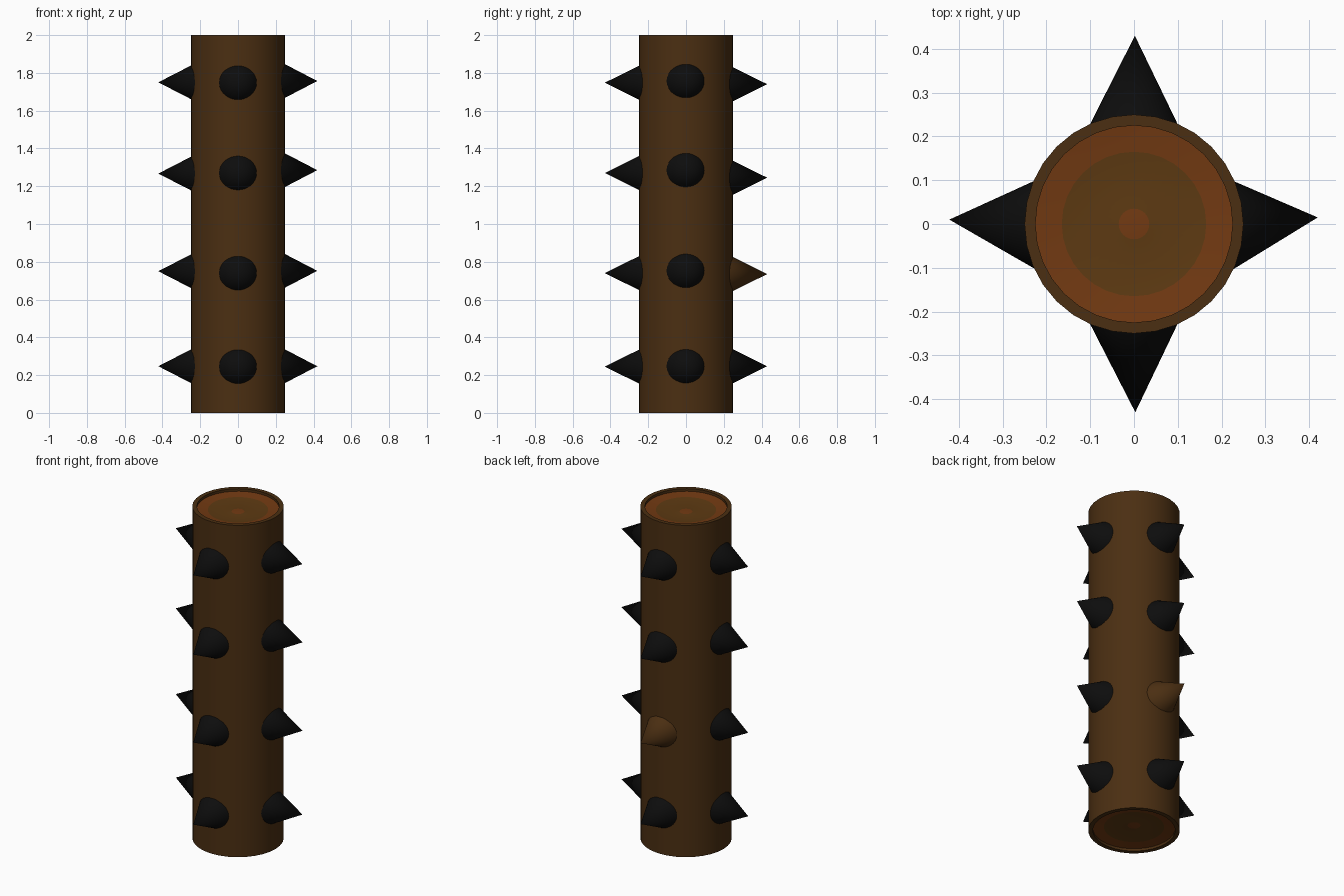
import bpy, bmesh, math
from mathutils import Vector, Matrix

if "Cube" in bpy.data.objects:
    bpy.data.objects.remove(bpy.data.objects["Cube"])


def material(name, rgb):
    m = bpy.data.materials.new(name)
    m.diffuse_color = (*rgb, 1)
    m.use_nodes = True
    m.node_tree.nodes["Principled BSDF"].inputs["Base Color"].default_value = m.diffuse_color
    return m


BARK = material("bark", (0.07, 0.028, 0.006))
RING = material("ring_wood", (0.17, 0.042, 0.006))
HEART = material("heart_wood", (0.11, 0.042, 0.006))
BLACK = material("black_spike", (0.004, 0.004, 0.004))


def finish(bm, name, mats):
    bmesh.ops.recalc_face_normals(bm, faces=bm.faces)
    me = bpy.data.meshes.new(name)
    bm.to_mesh(me)
    bm.free()
    ob = bpy.data.objects.new(name, me)
    bpy.context.collection.objects.link(ob)
    for m in mats:
        me.materials.append(m)
    bpy.context.view_layer.objects.active = ob
    ob.select_set(True)
    bpy.ops.object.shade_smooth_by_angle(angle=math.radians(35))
    ob.select_set(False)
    return ob


# Log: turned profile with dished, ringed ends
half = [(0, 1.975), (0.035, 1.968), (0.165, 1.978), (0.225, 1.985), (0.225, 2.0), (0.25, 2.0)]
profile = half + [(r, 2 - z) for r, z in reversed(half)]
band = [1, 2, 1, 0, 0]
band = band + [0] + band[::-1]
SIDES = 32
bm = bmesh.new()
rows = []
for r, z in profile:
    if r == 0:
        rows.append([bm.verts.new((0, 0, z))] * SIDES)
    else:
        rows.append([bm.verts.new((r * math.cos(a), r * math.sin(a), z))
                     for a in (2 * math.pi * i / SIDES for i in range(SIDES))])
for k, mat in enumerate(band):
    for i in range(SIDES):
        j = (i + 1) % SIDES
        quad = [rows[k][i], rows[k][j], rows[k + 1][j], rows[k + 1][i]]
        face = bm.faces.new(list(dict.fromkeys(quad)))
        face.material_index = mat
finish(bm, "log", [BARK, RING, HEART])

# Spikes: four columns of four cones, (direction, tip reach, sideways tip drift, heights)
columns = {
    "front": ((0, -1, 0), 0.43, (0.003, 0, 0), (0.245, 0.74, 1.27, 1.748)),
    "back": ((0, 1, 0), 0.43, (0.002, 0, 0), (0.247, 0.735, 1.245, 1.74)),
    "left": ((-1, 0, 0), 0.422, (0, 0.01, 0), (0.247, 0.75, 1.267, 1.75)),
    "right": ((1, 0, 0), 0.42, (0, 0.015, 0), (0.247, 0.752, 1.285, 1.757)),
}
for side, (d, reach, drift, heights) in columns.items():
    d = Vector(d)
    for n, z in enumerate(heights):
        bm = bmesh.new()
        depth = reach - 0.21
        bmesh.ops.create_cone(bm, cap_ends=True, segments=32, radius1=0.109, radius2=0,
                              depth=depth)
        bmesh.ops.remove_doubles(bm, verts=bm.verts, dist=1e-5)
        axis = d + Vector(drift) / depth
        rot = axis.to_track_quat('Z', 'Y').to_matrix().to_4x4()
        centre = d * (0.21 + depth / 2) + Vector(drift) / 2 + Vector((0, 0, z))
        bm.transform(Matrix.Translation(centre) @ rot)
        wooden = side == "back" and n == 1
        finish(bm, f"spike_{side}_{n + 1}", [BARK if wooden else BLACK])
